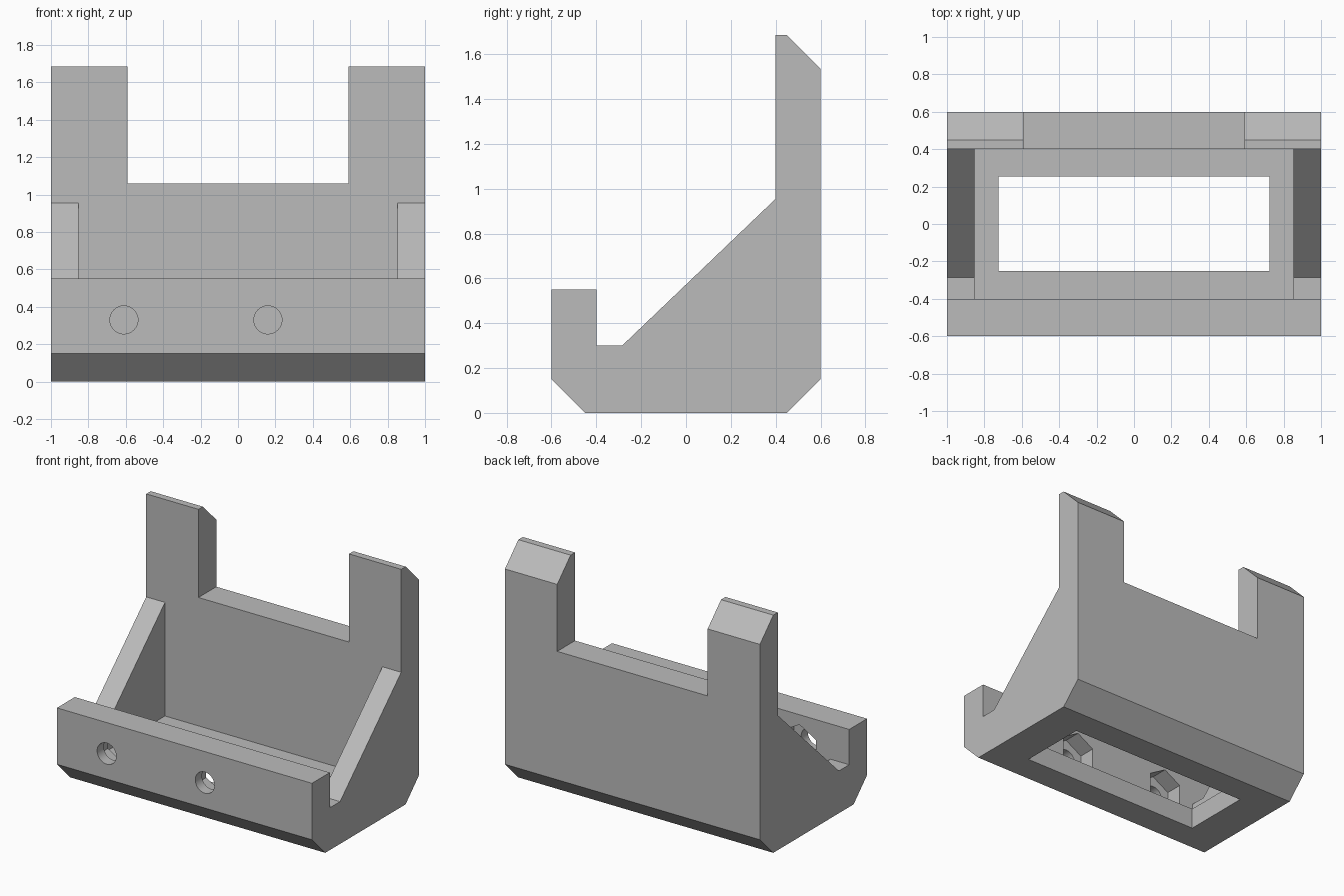
import bpy, bmesh, math
from mathutils import Matrix, Vector

cube = bpy.data.objects.get("Cube")
if cube:
    bpy.data.objects.remove(cube, do_unlink=True)

grey = bpy.data.materials.new("plain grey")
grey.use_nodes = True
grey.diffuse_color = (0.5, 0.5, 0.5, 1)
grey.node_tree.nodes["Principled BSDF"].inputs["Base Color"].default_value = (0.5, 0.5, 0.5, 1)


def finish(name, bm):
    bmesh.ops.recalc_face_normals(bm, faces=bm.faces)
    mesh = bpy.data.meshes.new(name)
    bm.to_mesh(mesh)
    bm.free()
    mesh.materials.append(grey)
    obj = bpy.data.objects.new(name, mesh)
    bpy.context.scene.collection.objects.link(obj)
    return obj


def prism(name, points, axis, start, end):
    """Extrude a 2D outline along x (points are y, z) or y (points are x, z)."""
    bm = bmesh.new()
    if axis == "x":
        verts = [bm.verts.new((start, a, b)) for a, b in points]
        step = Vector((end - start, 0, 0))
    else:
        verts = [bm.verts.new((a, start, b)) for a, b in points]
        step = Vector((0, end - start, 0))
    face = bm.faces.new(verts)
    result = bmesh.ops.extrude_face_region(bm, geom=[face])
    moved = [v for v in result["geom"] if isinstance(v, bmesh.types.BMVert)]
    bmesh.ops.translate(bm, verts=moved, vec=step)
    return finish(name, bm)


def box(name, x, y, z):
    return prism(name, [(x[0], z[0]), (x[1], z[0]), (x[1], z[1]), (x[0], z[1])], "y", *y)


def polygon(x, z, radius, sides):
    """Regular outline with one corner pointing up."""
    angles = [math.tau * i / sides for i in range(sides)]
    return [(x + radius * math.sin(a), z + radius * math.cos(a)) for a in angles]


# Full-width side profile: lip, notch, ramp, upright and bevelled corners
profile = [(-0.45, 0), (0.45, 0), (0.6, 0.15), (0.6, 1.535), (0.45, 1.685),
           (0.4, 1.685), (0.4, 0.955), (-0.285, 0.3), (-0.4, 0.3),
           (-0.4, 0.55), (-0.6, 0.55), (-0.6, 0.15)]
body = prism("bracket_body", profile, "x", -1, 1)

# Cavity, floor window and the gap between the posts
cutters = [
    box("cavity_cutter", (-0.853, 0.853), (-0.4, 0.4), (0.15, 1.3)),
    box("floor_window_cutter", (-0.725, 0.725), (-0.25, 0.255), (-0.1, 0.25)),
    box("post_gap_cutter", (-0.59, 0.59), (0.3, 0.7), (1.06, 1.8)),
]

# Bolt holes with hexagonal nut pockets on the inside of the lip
for x in (-0.61, 0.16):
    cutters.append(prism("bolt_hole_cutter", polygon(x, 0.33, 0.075, 40), "y", -0.7, -0.45))
    cutters.append(prism("nut_pocket_cutter", polygon(x, 0.33, 0.15, 6), "y", -0.525, -0.35))

# Cut the body, then discard the cutters
for cutter in cutters:
    cutter.hide_render = True
    mod = body.modifiers.new(cutter.name, "BOOLEAN")
    mod.operation = "DIFFERENCE"
    mod.solver = "EXACT"
    mod.object = cutter
bpy.context.view_layer.update()
evaluated = body.evaluated_get(bpy.context.evaluated_depsgraph_get())
cut_mesh = bpy.data.meshes.new_from_object(evaluated)
body.modifiers.clear()
body.data = cut_mesh
for cutter in cutters:
    bpy.data.objects.remove(cutter, do_unlink=True)

# Smooth hole walls, sharp edges elsewhere
bpy.ops.object.select_all(action="DESELECT")
body.select_set(True)
bpy.context.view_layer.objects.active = body
bpy.ops.object.shade_smooth_by_angle(angle=math.radians(30))
